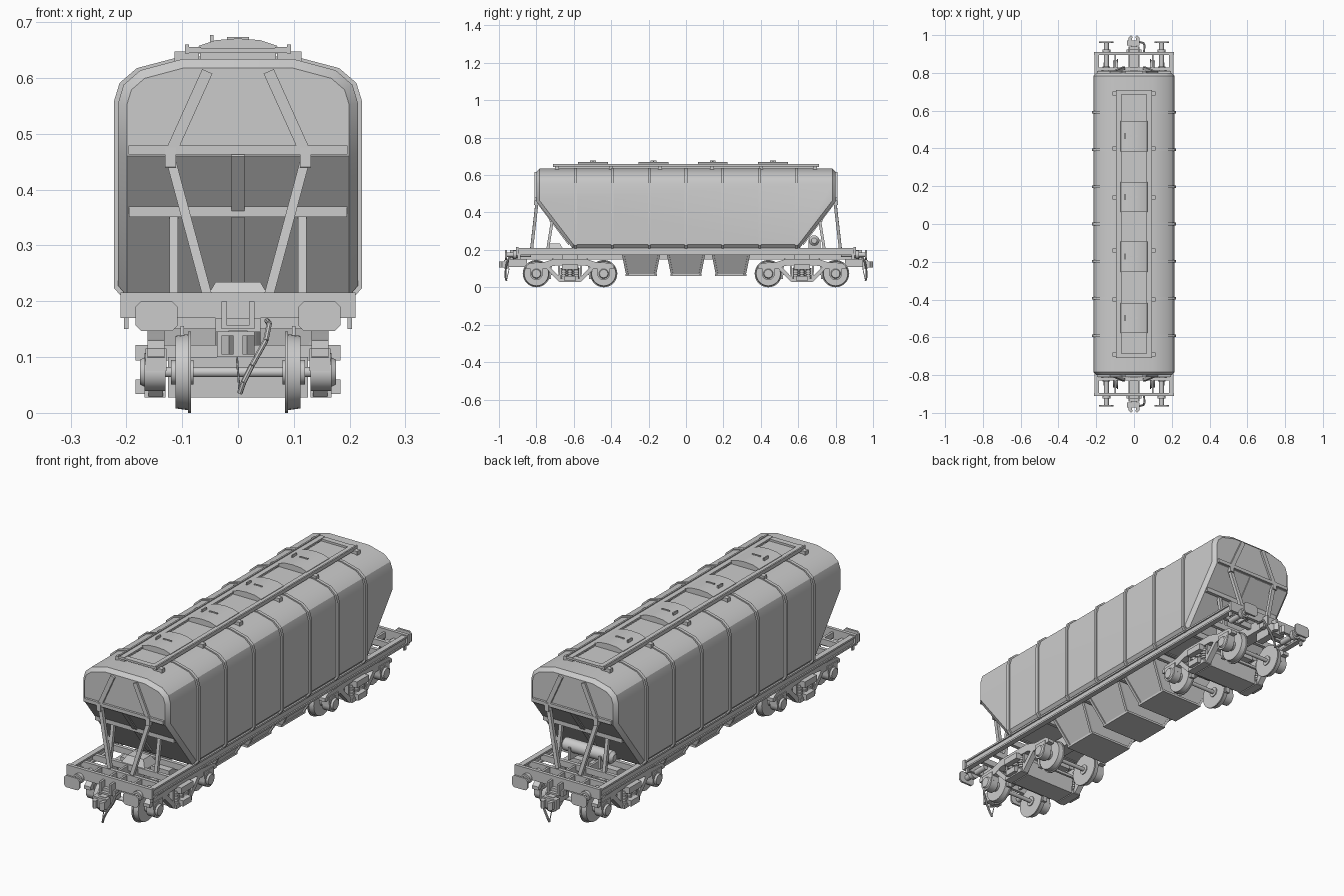
import bpy, bmesh, math
from mathutils import Matrix, Vector

cube = bpy.data.objects.get("Cube")
if cube:
    bpy.data.objects.remove(cube)

grey = bpy.data.materials.new("Plain grey")
grey.use_nodes = True
COLOUR = (0.6, 0.6, 0.6, 1)
grey.diffuse_color = COLOUR
grey.node_tree.nodes["Principled BSDF"].inputs["Base Color"].default_value = COLOUR

parts = {}  # part name -> (bmesh, mirror axes)


def part(name, mirror="xy"):
    return parts.setdefault(name, (bmesh.new(), mirror))[0]


def box(bm, x, y, z):
    m = Matrix.Translation([(a + b) / 2 for a, b in (x, y, z)])
    m = m @ Matrix.Diagonal([b - a for a, b in (x, y, z)] + [1])
    bmesh.ops.create_cube(bm, size=1, matrix=m)


def prism(bm, outline, a, b, axis):
    """Extrude a 2D outline from a to b along axis x or y."""
    def at(p, t):
        return (t, p[0], p[1]) if axis == "x" else (p[0], t, p[1])
    rings = [[bm.verts.new(at(p, t)) for p in outline] for t in (a, b)]
    n = len(outline)
    faces = [bm.faces.new(r) for r in rings]
    faces += [bm.faces.new((rings[0][i], rings[0][(i + 1) % n], rings[1][(i + 1) % n], rings[1][i]))
              for i in range(n)]
    bmesh.ops.recalc_face_normals(bm, faces=faces)


def taper(bm, low, z0, high, z1):
    """Tapered box between two rectangles (half x, centre y, half y)."""
    rings = []
    for (hx, cy, hy), z in ((low, z0), (high, z1)):
        rings.append([bm.verts.new((sx * hx, cy + sy * hy, z))
                      for sx, sy in ((-1, -1), (1, -1), (1, 1), (-1, 1))])
    faces = [bm.faces.new(r) for r in rings]
    faces += [bm.faces.new((rings[0][i], rings[0][(i + 1) % 4], rings[1][(i + 1) % 4], rings[1][i]))
              for i in range(4)]
    bmesh.ops.recalc_face_normals(bm, faces=faces)


def beam(bm, p, q, w, t):
    """Rectangular bar from p to q, w wide and t deep."""
    p, q = Vector(p), Vector(q)
    d = (q - p).normalized()
    u = Vector((0, 1, 0)).cross(d).normalized()
    m = Matrix((u, d.cross(u), d)).transposed().to_4x4()
    m = Matrix.Translation((p + q) / 2) @ m @ Matrix.Diagonal((w, t, (q - p).length, 1))
    bmesh.ops.create_cube(bm, size=1, matrix=m)


def rod(bm, p, q, r, r2=None, sides=16):
    p, q = Vector(p), Vector(q)
    m = Matrix.Translation((p + q) / 2) @ (q - p).to_track_quat("Z", "Y").to_matrix().to_4x4()
    bmesh.ops.create_cone(bm, cap_ends=True, segments=sides, radius1=r,
                          radius2=r if r2 is None else r2, depth=(q - p).length, matrix=m)


# Hopper body: roofed section, cut at both ends by the slope sheets
half = [(0.1, 0.634), (0.175, 0.614), (0.205, 0.588), (0.215, 0.555), (0.215, 0.228), (0.196, 0.206)]
section = half + [(-x, z) for x, z in reversed(half)]
END = 0.8
body = part("hopper_body", "")
prism(body, section, -END, END, "y")
for s in (-1, 1):
    cut = bmesh.ops.bisect_plane(body, geom=body.verts[:] + body.edges[:] + body.faces[:],
                                 plane_co=(0, s * END, 0.46), plane_no=(0, s * 0.26, -0.2), clear_outer=True)
    rim = [e for e in cut["geom_cut"] if isinstance(e, bmesh.types.BMEdge)]
    bmesh.ops.edgeloop_fill(body, edges=rim)
bmesh.ops.recalc_face_normals(body, faces=body.faces[:])
corners = [e for e in body.edges if len(e.link_faces) == 2
           and sum(abs(f.normal.y) > 0.3 for f in e.link_faces) == 1 and e.verts[0].co.z + e.verts[1].co.z > 0.45]
bmesh.ops.bevel(body, geom=corners, offset=0.016, segments=1, affect="EDGES", clamp_overlap=True)

# Ribs around the body
ribs = part("body_ribs", "")
for i in range(-3, 4):
    shape = [(x * 1.035, 0.42 + (z - 0.42) * 1.02) for x, z in section]
    prism(ribs, shape, i * 0.197 - 0.007, i * 0.197 + 0.007, "y")

# Roof walkways, brackets and hatches
walk = part("roof_walkways")
box(walk, (0.066, 0.094), (-0.71, 0.71), (0.648, 0.656))
box(walk, (0.088, 0.095), (-0.71, 0.71), (0.644, 0.66))
box(walk, (0, 0.09), (-0.71, -0.685), (0.645, 0.654))
for y in (0.69, 0.4, 0.14):
    box(walk, (0.07, 0.114), (-y - 0.011, -y + 0.011), (0.625, 0.648))
box(part("roof_coaming", ""), (-0.068, 0.068), (-0.69, 0.69), (0.63, 0.645))
hatch = part("hatches", "")
lid = [(-0.073, 0.644), (-0.07, 0.658), (-0.04, 0.668), (0, 0.671), (0.04, 0.668), (0.07, 0.658), (0.073, 0.644)]
for y in (-0.497, -0.173, 0.143, 0.465):
    prism(hatch, lid, y - 0.08, y + 0.08, "y")
    box(hatch, (-0.05, -0.044), (y - 0.016, y + 0.016), (0.66, 0.677))
    box(hatch, (-0.02, 0.02), (y - 0.003, y + 0.003), (0.668, 0.674))

# End stiffeners and legs
end = part("end_stiffeners")
box(end, (0, 0.196), (-0.81, -0.796), (0.463, 0.479))
beam(end, (0.055, -0.803, 0.612), (0.12, -0.803, 0.468), 0.02, 0.012)
beam(end, (0, -0.72, 0.362), (0.195, -0.72, 0.362), 0.022, 0.022)
beam(end, (0.006, -0.797, 0.465), (0.006, -0.622, 0.232), 0.012, 0.018)
legs = part("end_legs")
beam(legs, (0.121, -0.802, 0.475), (0.121, -0.803, 0.44), 0.02, 0.018)
beam(legs, (0.12, -0.797, 0.452), (0.055, -0.825, 0.21), 0.017, 0.016)
beam(legs, (0.115, -0.715, 0.355), (0.115, -0.74, 0.2), 0.015, 0.015)

# Underframe: channel sills, centre sill and cross members
frame = part("underframe")
box(frame, (0.196, 0.202), (-0.9, 0.9), (0.174, 0.21))
for z in (0.172, 0.203):
    box(frame, (0.184, 0.208), (-0.905, 0.905), (z, z + 0.008))
box(frame, (0, 0.211), (-0.91, -0.895), (0.17, 0.216))
for y in (-0.82, -0.74, -0.62, -0.37, -0.12):
    box(frame, (0, 0.198), (y - 0.008, y + 0.008), (0.178, 0.205))
box(frame, (0.02, 0.03), (-0.94, 0.94), (0.15, 0.2))
box(frame, (0, 0.03), (-0.94, 0.94), (0.15, 0.157))
box(frame, (0.094, 0.104), (-0.9, -0.82), (0.178, 0.203))
box(frame, (0.196, 0.204), (-0.9, -0.885), (0.15, 0.172))
box(frame, (0, 0.12), (-0.66, -0.58), (0.15, 0.18))

# Discharge hoppers with rims and corner ribs
chutes = part("discharge_hoppers", "")
for y in (-0.24, 0, 0.24):
    taper(chutes, (0.1, y, 0.078), 0.068, (0.18, y, 0.108), 0.208)
    box(chutes, (-0.106, 0.106), (y - 0.084, y + 0.084), (0.06, 0.07))
    for sx in (-1, 1):
        for sy in (-1, 1):
            beam(chutes, (sx * 0.101, y + sy * 0.074, 0.068), (sx * 0.173, y + sy * 0.1, 0.195), 0.01, 0.012)

# Buffers
buffer = part("buffers")
rod(buffer, (0.146, -0.905, 0.174), (0.146, -0.925, 0.174), 0.022)
rod(buffer, (0.146, -0.92, 0.174), (0.146, -0.96, 0.174), 0.013)
rod(buffer, (0.146, -0.83, 0.174), (0.146, -0.895, 0.174), 0.013)
pad = [(0.108, 0.157), (0.118, 0.147), (0.174, 0.147), (0.184, 0.157),
       (0.184, 0.19), (0.174, 0.2), (0.118, 0.2), (0.108, 0.19)]
prism(buffer, pad, -0.967, -0.958, "y")

# Couplers with knuckle jaws
coupler = part("couplers", "y")
box(coupler, (-0.04, 0.04), (-0.925, -0.9), (0.145, 0.17))
box(coupler, (-0.017, 0.017), (-0.96, -0.85), (0.108, 0.148))
box(coupler, (-0.038, 0.03), (-0.972, -0.945), (0.1, 0.146))
jaw = [(-0.03, -0.96), (-0.03, -0.985), (-0.016, -1.0), (-0.008, -0.99), (-0.012, -0.97), (0, -0.96)]
for sx in (-1, 1):
    shape = [Vector((sx * x, y, 0.105)) for x, y in jaw]
    face = coupler.faces.new([coupler.verts.new(v) for v in shape])
    top = bmesh.ops.extrude_face_region(coupler, geom=[face])["geom"]
    bmesh.ops.translate(coupler, vec=(0, 0, 0.034), verts=[v for v in top if isinstance(v, bmesh.types.BMVert)])
bmesh.ops.recalc_face_normals(coupler, faces=coupler.faces[:])

# Brake hose and release chain
hose = part("brake_hoses", "y")
path = [(0.052, -0.9, 0.165), (0.056, -0.945, 0.16), (0.05, -0.958, 0.13),
        (0.025, -0.965, 0.085), (0.01, -0.965, 0.055), (0.003, -0.96, 0.035)]
for p, q in zip(path, path[1:]):
    rod(hose, p, q, 0.005, sides=8)
rod(hose, (-0.002, -0.945, 0.1), (0.003, -0.96, 0.035), 0.002, sides=6)

# Wheelsets
BOGIE = -0.62
AXLE_Z = 0.073
wheels = part("wheelsets")
boxes = part("axle_boxes")
brakes = part("brake_gear")
for s in (-1, 1):
    y = BOGIE + s * 0.18

    def turned(bm, *steps):
        for x0, x1, r0, r1 in steps:
            rod(bm, (x0, y, AXLE_Z), (x1, y, AXLE_Z), r0, r1, sides=28)
    turned(wheels, (0.084, 0.09, 0.073, 0.073), (0.09, 0.112, 0.068, 0.065),
           (0.08, 0.12, 0.022, 0.022), (0, 0.17, 0.009, 0.009))
    turned(boxes, (0.13, 0.168, 0.034, 0.034), (0.168, 0.176, 0.026, 0.022))
    box(boxes, (0.128, 0.166), (y - 0.034, y + 0.034), (0.075, 0.115))
    # Brake shoes on the inner side of each wheel
    beam(brakes, (0.1, y - s * 0.072, 0.045), (0.1, y - s * 0.076, 0.1), 0.022, 0.012)
    box(brakes, (0, 0.11), (y - s * 0.08 - 0.005, y - s * 0.08 + 0.005), (0.066, 0.078))
    beam(brakes, (0.1, y - s * 0.076, 0.09), (0.1, y - s * 0.09, 0.155), 0.006, 0.006)

# Bogie side frames, springs and bolster
side = part("bogie_side_frames")
arch = [(0, 0.152), (0.085, 0.152), (0.14, 0.134), (0.215, 0.13), (0.235, 0.115),
        (0.235, 0.1), (0.13, 0.098), (0.09, 0.115), (0, 0.118)]
arch += [(-a, z) for a, z in reversed(arch[1:-1])]
prism(side, [(BOGIE + a, z) for a, z in arch], 0.132, 0.162, "x")
box(side, (0.13, 0.168), (BOGIE - 0.055, BOGIE + 0.055), (0.028, 0.046))
for s in (-1, 1):
    beam(side, (0.147, BOGIE + s * 0.125, 0.112), (0.147, BOGIE + s * 0.052, 0.036), 0.026, 0.02)
    beam(side, (0.147, BOGIE + s * 0.06, 0.12), (0.147, BOGIE + s * 0.056, 0.04), 0.02, 0.01)
springs = part("bogie_springs")
for dy in (-0.034, 0, 0.034):
    for k in range(5):
        z = 0.046 + k * 0.012
        rod(springs, (0.15, BOGIE + dy, z), (0.15, BOGIE + dy, z + 0.008), 0.015, sides=12)
    rod(springs, (0.15, BOGIE + dy, 0.044), (0.15, BOGIE + dy, 0.11), 0.01, sides=10)
bolster = part("bogie_bolsters")
box(bolster, (0, 0.184), (BOGIE - 0.042, BOGIE + 0.042), (0.094, 0.122))
box(bolster, (0.155, 0.184), (BOGIE - 0.03, BOGIE + 0.03), (0.034, 0.06))
taper(part("bolster_bellies", "y"), (0.125, BOGIE, 0.05), 0.028, (0.125, BOGIE, 0.055), 0.1)
rod(bolster, (0, BOGIE, 0.12), (0, BOGIE, 0.155), 0.04)

# Air reservoir at the back, valve box at the front
tank = part("air_reservoir", "x")
rod(tank, (0, 0.685, 0.25), (0.115, 0.685, 0.25), 0.028, sides=24)
rod(tank, (0.115, 0.685, 0.25), (0.128, 0.685, 0.25), 0.028, 0.015, sides=24)
box(tank, (0.07, 0.08), (0.655, 0.72), (0.2, 0.255))
taper(part("valve_box", ""), (0.06, -0.7, 0.045), 0.2, (0.04, -0.7, 0.025), 0.235)

# Turn the parts into objects
for name, (bm, mirror) in parts.items():
    mesh = bpy.data.meshes.new(name)
    bm.to_mesh(mesh)
    bm.free()
    mesh.materials.append(grey)
    mesh.polygons.foreach_set("use_smooth", [True] * len(mesh.polygons))
    mesh.set_sharp_from_angle(angle=math.radians(28))
    obj = bpy.data.objects.new(name, mesh)
    bpy.context.scene.collection.objects.link(obj)
    if mirror:
        mod = obj.modifiers.new("Mirror", "MIRROR")
        mod.use_axis = ("x" in mirror, "y" in mirror, False)
        mod.use_mirror_merge = False
